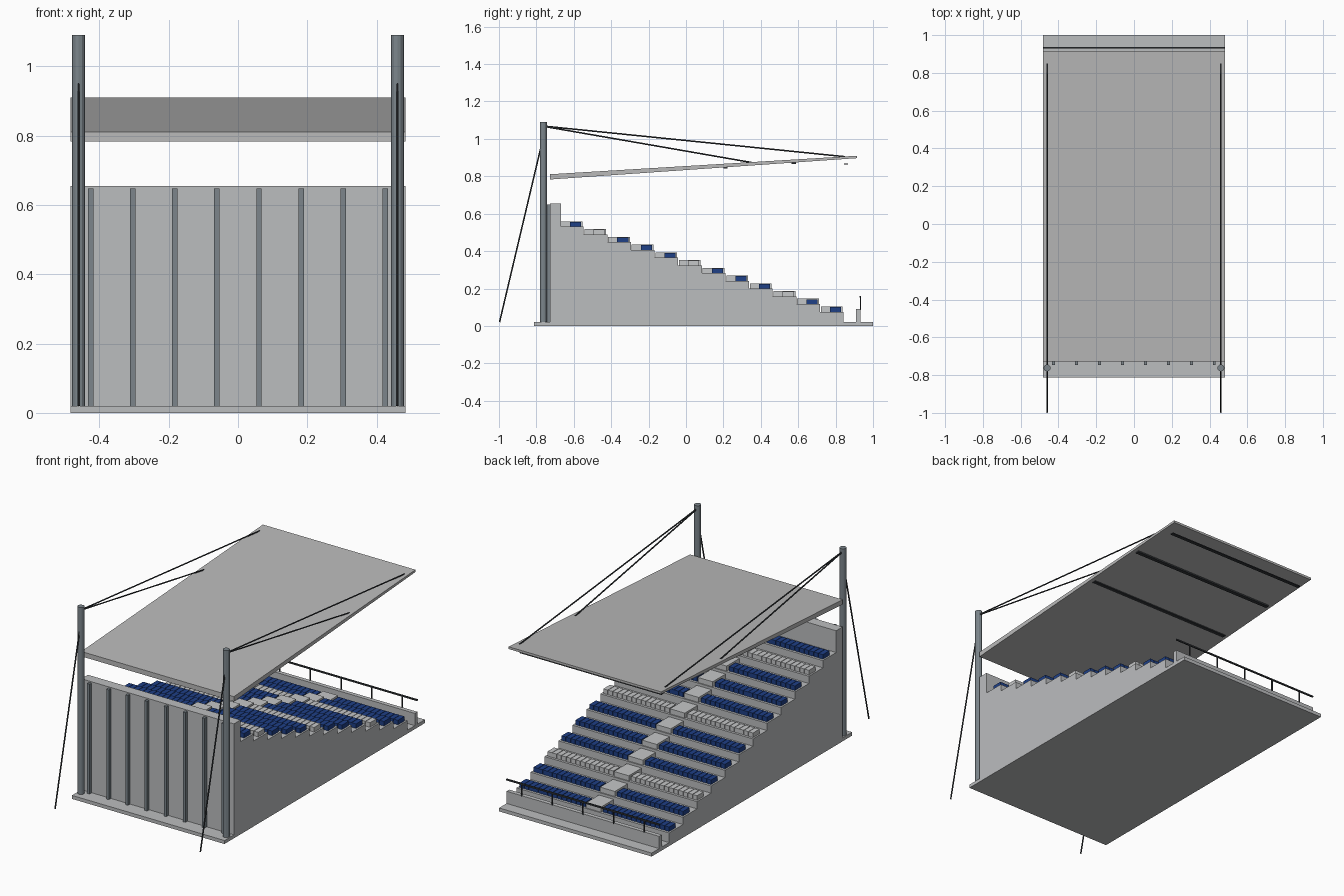
import bpy, bmesh, math
from mathutils import Vector, Matrix

if "Cube" in bpy.data.objects:
    bpy.data.objects.remove(bpy.data.objects["Cube"])


def mat(name, r, g, b):
    m = bpy.data.materials.new(name)
    m.diffuse_color = (r, g, b, 1)
    m.use_nodes = True
    m.node_tree.nodes["Principled BSDF"].inputs["Base Color"].default_value = m.diffuse_color
    return m


CONCRETE = mat("concrete grey", 0.50, 0.51, 0.52)
ROOF = mat("roof grey", 0.49, 0.49, 0.49)
PALE = mat("pale seat grey", 0.56, 0.57, 0.58)
BLUE = mat("seat blue", 0.013, 0.05, 0.24)
STEEL = mat("steel grey", 0.20, 0.235, 0.26)
DARK = mat("dark cable", 0.035, 0.04, 0.045)


def finish(name, bm, material):
    bmesh.ops.recalc_face_normals(bm, faces=bm.faces)
    me = bpy.data.meshes.new(name)
    bm.to_mesh(me)
    bm.free()
    me.materials.append(material)
    ob = bpy.data.objects.new(name, me)
    bpy.context.collection.objects.link(ob)
    return ob


def boxes(name, items, material):
    """Each item is (x0, x1, y0, y1, z0, z1)."""
    bm = bmesh.new()
    for x0, x1, y0, y1, z0, z1 in items:
        m = (Matrix.Translation(((x0 + x1) / 2, (y0 + y1) / 2, (z0 + z1) / 2))
             @ Matrix.Diagonal((x1 - x0, y1 - y0, z1 - z0, 1)))
        bmesh.ops.create_cube(bm, size=1, matrix=m)
    return finish(name, bm, material)


def extrude_x(name, profile, half, material):
    """Extrude a (y, z) outline across the width."""
    bm = bmesh.new()
    f = bm.faces.new([bm.verts.new((-half, y, z)) for y, z in profile])
    r = bmesh.ops.extrude_face_region(bm, geom=[f])
    moved = [v for v in r["geom"] if isinstance(v, bmesh.types.BMVert)]
    bmesh.ops.translate(bm, verts=moved, vec=(2 * half, 0, 0))
    return finish(name, bm, material)


def rod(name, a, b, radius, sides, material):
    a, b = Vector(a), Vector(b)
    d = b - a
    bm = bmesh.new()
    m = (Matrix.Translation((a + b) / 2)
         @ d.to_track_quat('Z', 'Y').to_matrix().to_4x4())
    bmesh.ops.create_cone(bm, cap_ends=True, segments=sides, radius1=radius,
                          radius2=radius, depth=d.length, matrix=m)
    return finish(name, bm, material)


W = 0.483
ROWS, PITCH, RISE = 12, 0.1264, 0.0414
FRONT_Y, FIRST_Z = 0.843, 0.075

# ground slab
boxes("base_slab", [(-W, W, -0.812, 1.0, 0, 0.02)], CONCRETE)

# stepped terrace with rear wall
outline = [(-0.727, 0.02), (FRONT_Y, 0.02)]
for i in range(ROWS):
    y, z = FRONT_Y - i * PITCH, FIRST_Z + i * RISE
    outline += [(y, z), (y - PITCH, z)]
outline[-1] = (-0.668, outline[-1][1])
outline += [(-0.668, 0.655), (-0.727, 0.655)]
extrude_x("terrace", outline, W, CONCRETE)

# seat rows, every fourth row pale, split by the aisle
N, X0, X1 = 14, 0.055, 0.475
step = (X1 - X0) / N
aisle = []
for i in range(ROWS):
    y, z = FRONT_Y - i * PITCH, FIRST_Z + i * RISE
    seats = []
    for s in range(N):
        a = X0 + s * step + 0.0015
        b = a + step - 0.003
        for lo, hi in ((a, b), (-b, -a)):
            seats.append((lo, hi, y - 0.073, y - 0.014, z, z + 0.026))
    boxes(f"seat_row_{i + 1}", seats, PALE if i % 4 == 2 else BLUE)
    aisle.append((-0.047, 0.047, y - 0.122, y - 0.006, z, z + 0.029))
boxes("aisle_steps", aisle, PALE)

# front barrier and railing
boxes("front_barrier", [(-W, W, 0.909, 0.933, 0.02, 0.09)], CONCRETE)
posts = [(x - 0.003, x + 0.003, 0.929, 0.935, 0.085, 0.158)
         for x in (-0.388, -0.194, 0, 0.194, 0.388)]
boxes("railing_posts", posts, DARK)
boxes("railing_bar", [(-W, W, 0.928, 0.936, 0.153, 0.161)], DARK)

# ribs on the outer wall
ribs = []
for i in range(8):
    x = -0.425 + i * 0.1214
    ribs.append((x - 0.0078, x + 0.0078, -0.746, -0.727, 0.02, 0.648))
boxes("wall_ribs", ribs, STEEL)

# tapered sloping roof
extrude_x("roof", [(-0.727, 0.783), (0.915, 0.897), (0.915, 0.91),
                   (-0.727, 0.811)], W, ROOF)

# roof beams and hanging light bar
boxes("roof_beams", [(-0.46, 0.46, 0.20, 0.222, 0.843, 0.856),
                     (-0.46, 0.46, 0.565, 0.587, 0.866, 0.88)], DARK)
boxes("light_bar", [(-0.45, 0.45, 0.845, 0.865, 0.864, 0.869)], DARK)

# masts and cables on both sides
for side, sx in (("left", -0.46), ("right", 0.46)):
    mast = rod(f"{side}_mast", (sx, -0.762, 0.02), (sx, -0.762, 1.09), 0.0185, 12, STEEL)
    rod(f"{side}_long_cable", (sx, -0.755, 1.068), (sx, 0.85, 0.905), 0.004, 6, DARK)
    rod(f"{side}_short_cable", (sx, -0.755, 1.066), (sx, 0.35, 0.874), 0.004, 6, DARK)
    rod(f"{side}_back_stay", (sx, -0.997, 0.02), (sx, -0.77, 0.98), 0.004, 6, DARK)
